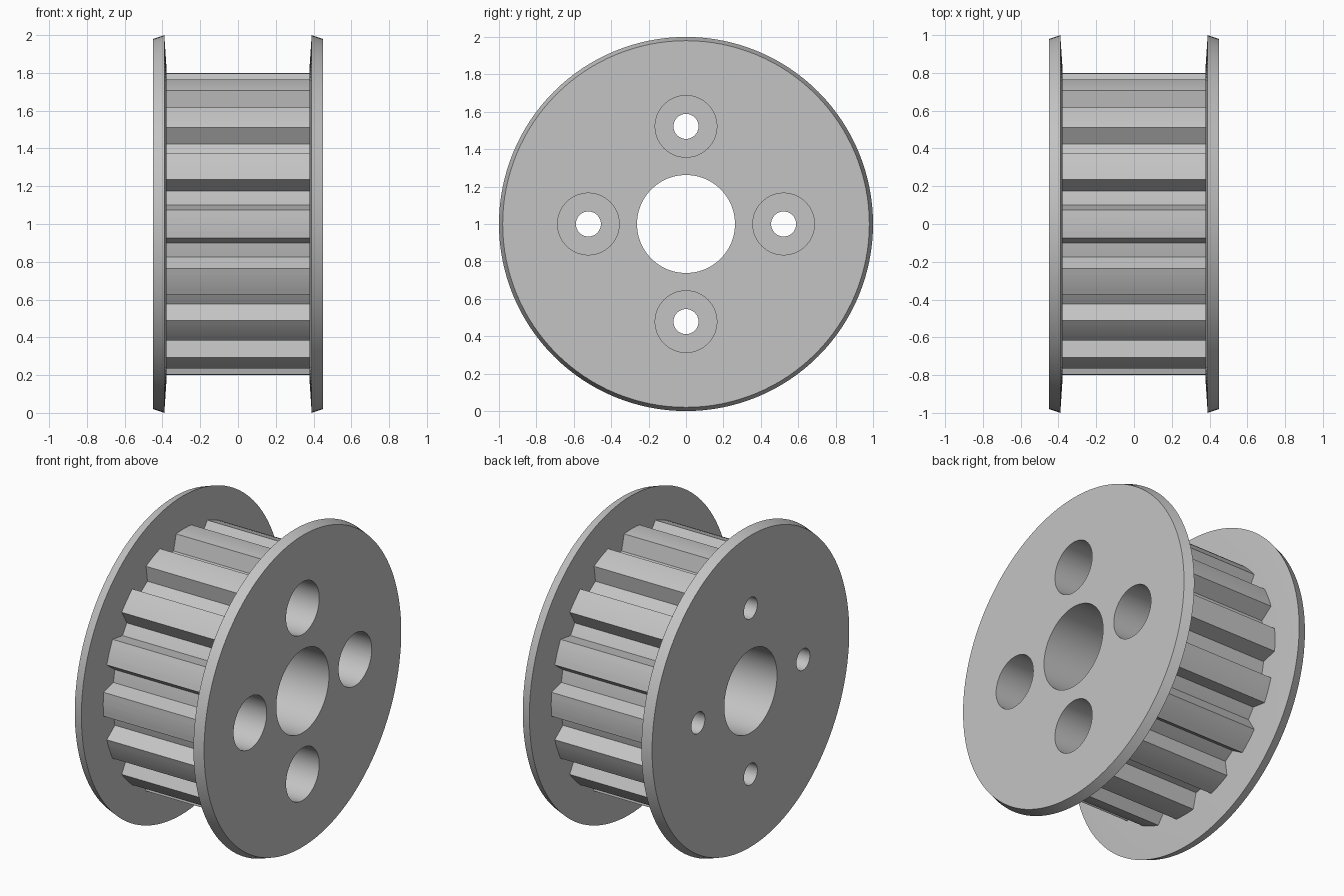
import bpy, bmesh, math
from math import sin, cos, pi, radians
from mathutils import Matrix

cube = bpy.data.objects.get("Cube")
if cube:
    bpy.data.objects.remove(cube, do_unlink=True)

AXIS_Z = 1.0        # height of the wheel axis
TEETH = 16
TIP_R, ROOT_R = 0.8, 0.706
TIP_HALF, ROOT_HALF = radians(5.4), radians(3.1)

grey = bpy.data.materials.new("plain grey")
grey.use_nodes = True
colour = (0.55, 0.55, 0.55, 1)
grey.diffuse_color = colour
grey.node_tree.nodes["Principled BSDF"].inputs["Base Color"].default_value = colour


def finish(name, bm):
    bmesh.ops.recalc_face_normals(bm, faces=bm.faces)
    mesh = bpy.data.meshes.new(name)
    bm.to_mesh(mesh)
    bm.free()
    mesh.materials.append(grey)
    obj = bpy.data.objects.new(name, mesh)
    bpy.context.collection.objects.link(obj)
    obj.location.z = AXIS_Z
    return obj


def prism(name, outline, x0, x1):
    """Extrude a (y, z) outline along x."""
    bm = bmesh.new()
    face = bm.faces.new([bm.verts.new((x0, y, z)) for y, z in outline])
    new = bmesh.ops.extrude_face_region(bm, geom=[face])["geom"]
    bmesh.ops.translate(bm, vec=(x1 - x0, 0, 0),
                        verts=[v for v in new if isinstance(v, bmesh.types.BMVert)])
    return finish(name, bm)


def circle(r, y=0, z=0, n=64):
    return [(y + r * cos(2 * pi * i / n), z + r * sin(2 * pi * i / n)) for i in range(n)]


def lathe(name, profile, n=128):
    """Join rings of (x, radius) around the x axis and cap both ends."""
    bm = bmesh.new()
    rings = [[bm.verts.new((x, y, z)) for y, z in circle(r, n=n)] for x, r in profile]
    for a, b in zip(rings, rings[1:]):
        for i in range(n):
            j = (i + 1) % n
            bm.faces.new((a[i], a[j], b[j], b[i]))
    bm.faces.new(rings[0])
    bm.faces.new(rings[-1])
    return finish(name, bm)


def combine(target, tool, operation):
    mod = target.modifiers.new(operation.lower(), 'BOOLEAN')
    mod.operation, mod.object, mod.solver = operation, tool, 'EXACT'
    bpy.context.view_layer.objects.active = target
    bpy.ops.object.modifier_apply(modifier=mod.name)
    bpy.data.objects.remove(tool, do_unlink=True)


# Toothed drum: curved tooth tips and curved valley floors
outline = []
for k in range(TEETH):
    tip = 2 * pi * k / TEETH
    for centre, half, r, steps in ((tip, TIP_HALF, TIP_R, 4),
                                   (tip + pi / TEETH, ROOT_HALF, ROOT_R, 2)):
        for s in range(steps + 1):
            a = centre + half * (2 * s / steps - 1)
            outline.append((r * cos(a), r * sin(a)))
wheel = prism("toothed_wheel", outline, -0.41, 0.41)

# Flanges with bevelled rims and slightly flared inner faces
for side in (-1, 1):
    profile = [(0.378, 0.5), (0.378, 0.82), (0.39, 1.0), (0.45, 0.98)]
    flange = lathe("flange", [(side * x, r) for x, r in profile])
    combine(wheel, flange, 'UNION')

# Centre bore
combine(wheel, prism("bore_cutter", circle(0.262, n=96), -0.6, 0.6), 'DIFFERENCE')

# Four bolt holes, counterbored from the +x end
for k in range(4):
    y, z = 0.522 * cos(k * pi / 2), 0.522 * sin(k * pi / 2)
    combine(wheel, prism("bolt_cutter", circle(0.067, y, z, 48), -0.6, 0.6), 'DIFFERENCE')
    combine(wheel, prism("socket_cutter", circle(0.165, y, z), -0.15, 0.6), 'DIFFERENCE')

# Smooth round walls, crisp edges
bpy.ops.object.select_all(action='DESELECT')
wheel.select_set(True)
bpy.context.view_layer.objects.active = wheel
bpy.ops.object.shade_smooth_by_angle(angle=radians(15))
